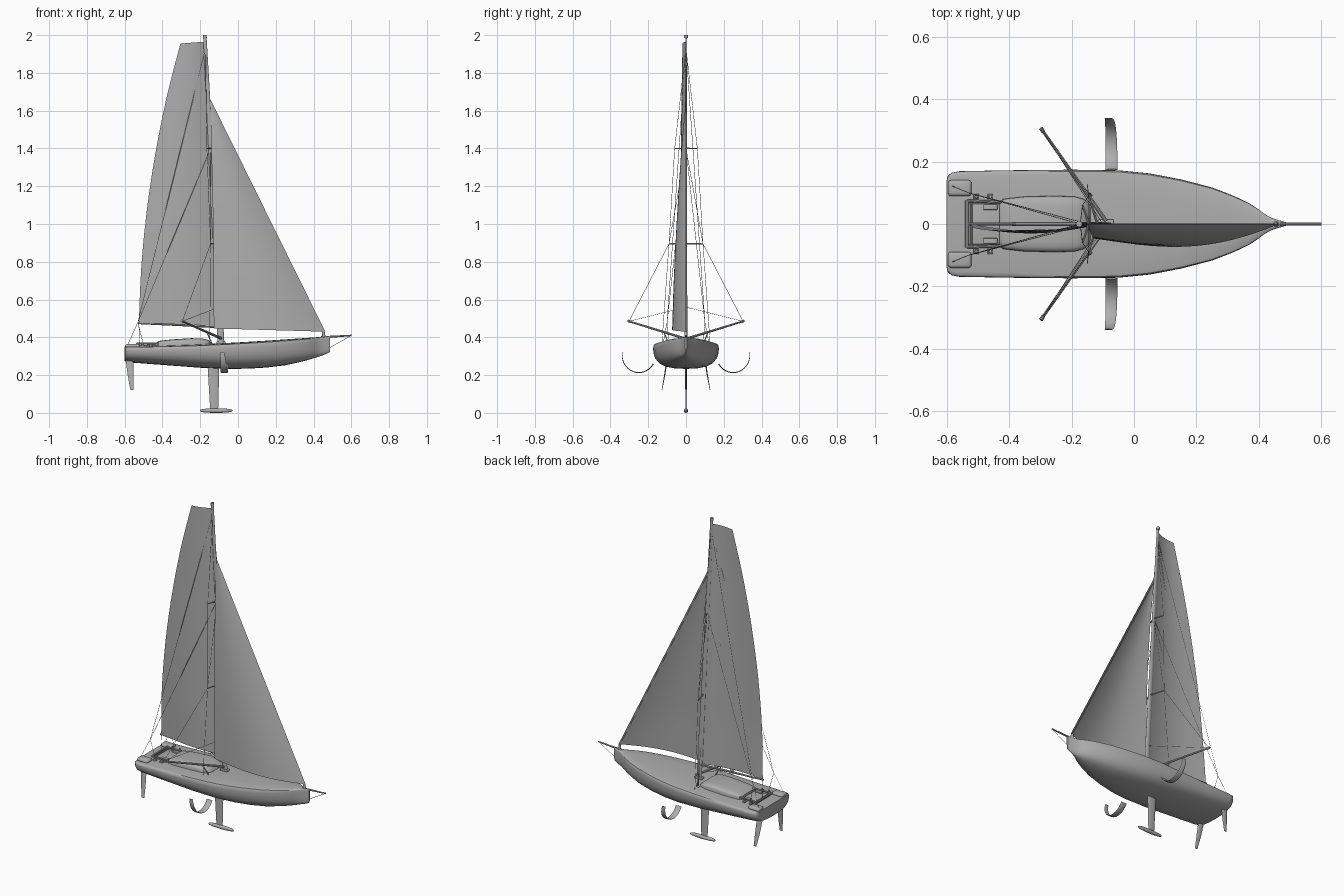
import bpy, bmesh, math
from mathutils import Vector

if "Cube" in bpy.data.objects:
    bpy.data.objects.remove(bpy.data.objects["Cube"], do_unlink=True)

grey = bpy.data.materials.new("plain_grey")
grey.use_nodes = True
grey.diffuse_color = (0.42, 0.42, 0.42, 1)
grey.node_tree.nodes["Principled BSDF"].inputs["Base Color"].default_value = (0.42, 0.42, 0.42, 1)


def finish(name, bm, angle=40):
    mesh = bpy.data.meshes.new(name)
    bmesh.ops.recalc_face_normals(bm, faces=bm.faces)
    bm.to_mesh(mesh)
    bm.free()
    ob = bpy.data.objects.new(name, mesh)
    bpy.context.collection.objects.link(ob)
    mesh.materials.append(grey)
    bpy.ops.object.select_all(action='DESELECT')
    bpy.context.view_layer.objects.active = ob
    ob.select_set(True)
    bpy.ops.object.shade_smooth_by_angle(angle=math.radians(angle))
    return ob


def loft(name, rings, closed=True, caps=True, angle=40):
    bm = bmesh.new()
    rows = [[bm.verts.new(p) for p in ring] for ring in rings]
    n = len(rows[0])
    for a, b in zip(rows, rows[1:]):
        for i in range(n if closed else n - 1):
            j = (i + 1) % n
            bm.faces.new((a[i], a[j], b[j], b[i]))
    if caps:
        bm.faces.new(rows[0])
        bm.faces.new(rows[-1])
    return finish(name, bm, angle)


def tube(name, points, r0, r1=None, sides=8, flat=1.0):
    """Round bar through the points; flat squeezes it sideways in y."""
    r1 = r0 if r1 is None else r1
    pts = [Vector(p) for p in points]
    rings = []
    for i, p in enumerate(pts):
        d = (pts[min(i + 1, len(pts) - 1)] - pts[max(i - 1, 0)]).normalized()
        side = d.cross((0, 1, 0) if abs(d.y) < 0.9 else (0, 0, 1)).normalized()
        up = d.cross(side)
        r = r0 + (r1 - r0) * i / (len(pts) - 1)
        rings.append([p + r * (side * math.cos(k * math.tau / sides) + flat * up * math.sin(k * math.tau / sides))
                      for k in range(sides)])
    return loft(name, rings)


def line(name, *points):
    return tube(name, points, 0.0012, sides=4)


def blade(name, stations):
    """Foil through (centre, chord, thickness), chord along x."""
    cs = [Vector(s[0]) for s in stations]
    rings = []
    for i, (c, chord, thick) in enumerate(stations):
        d = cs[min(i + 1, len(cs) - 1)] - cs[max(i - 1, 0)]
        n = Vector((0, -d.z, d.y)).normalized()
        rings.append([cs[i] + Vector((chord / 2 * math.cos(k * math.tau / 12), 0, 0))
                      + n * thick / 2 * math.sin(k * math.tau / 12) for k in range(12)])
    return loft(name, rings)


def box(name, centre, size, bevel=0.0):
    bm = bmesh.new()
    bmesh.ops.create_cube(bm, size=1)
    for v in bm.verts:
        v.co = Vector(centre) + Vector([a * b for a, b in zip(v.co, size)])
    if bevel:
        bmesh.ops.bevel(bm, geom=bm.edges[:], offset=bevel, segments=3, affect='EDGES', profile=0.5)
    return finish(name, bm)


def deck(x):
    t = (x + 0.6) / 1.09
    return 0.347 + 0.012 * t + 0.043 * t * t


# Hull: x, half beam, keel height
stations = [(-0.6, 0.14, 0.275), (-0.597, 0.153, 0.272), (-0.585, 0.164, 0.269), (-0.56, 0.169, 0.266),
            (-0.4, 0.172, 0.254), (-0.2, 0.174, 0.239), (-0.05, 0.172, 0.233), (0.05, 0.162, 0.234),
            (0.15, 0.143, 0.24), (0.25, 0.117, 0.252), (0.32, 0.09, 0.267), (0.37, 0.066, 0.28),
            (0.4, 0.046, 0.289), (0.42, 0.031, 0.295), (0.44, 0.02, 0.302), (0.465, 0.012, 0.311), (0.488, 0.005, 0.323)]
profile = [(0, 0), (0.35, 0.02), (0.62, 0.09), (0.81, 0.21), (0.93, 0.4), (0.985, 0.62), (1, 0.82),
           (0.995, 0.94), (0.97, 0.99), (0.9, 1.01), (0.5, 1.04), (0, 1.05)]
section = profile + [(-y, z) for y, z in profile[-2:0:-1]]
loft("hull", [[(x, w * y, low + (deck(x) - low) * z) for y, z in section] for x, w, low in stations])

# Coachroof
roof = [(-0.43, 0.066, 0.02), (-0.42, 0.08, 0.028), (-0.35, 0.088, 0.034), (-0.25, 0.09, 0.037),
        (-0.19, 0.088, 0.034), (-0.16, 0.08, 0.025), (-0.145, 0.066, 0.012), (-0.138, 0.05, 0.001)]
rings = []
for x, w, h in roof:
    arc = [math.pi * k / 16 for k in range(17)]
    rings.append([(x, w * math.copysign(abs(math.cos(a)) ** 0.45, math.cos(a)),
                   deck(x) + 0.003 + h * abs(math.sin(a)) ** 0.5) for a in arc])
loft("coachroof", rings)

# Cockpit frame and fittings
z = deck(-0.5) + 0.01
box("cockpit_panel", (-0.475, 0, z - 0.004), (0.11, 0.13, 0.008), 0.002)
tube("cockpit_rear_bar", [(-0.535, -0.076, z + 0.008), (-0.535, 0.076, z + 0.008)], 0.006)
tube("mainsheet_track", [(-0.522, -0.07, z + 0.004), (-0.522, 0.07, z + 0.004)], 0.004)
for s in (1, -1):
    tube("cockpit_side_bar", [(-0.535, 0.074 * s, z + 0.008), (-0.425, 0.07 * s, z + 0.008)], 0.005)
    box("sheet_tray", (-0.46, 0.054 * s, z + 0.003), (0.045, 0.018, 0.01), 0.002)
    for x in (-0.505, -0.46):
        box("winch_base", (x, 0.088 * s, z - 0.002), (0.018, 0.016, 0.01), 0.002)
        tube("winch", [(x, 0.088 * s, z), (x, 0.088 * s, z + 0.013)], 0.006, 0.005, 12)
    box("stern_pod", (-0.558, 0.115 * s, deck(-0.56) + 0.006), (0.076, 0.052, 0.024), 0.011)

# Keel fin, bulb, rudders and curved side foils
blade("keel_fin", [((-0.13, 0, 0.25), 0.062, 0.009), ((-0.128, 0, 0.13), 0.052, 0.008), ((-0.126, 0, 0.012), 0.042, 0.007)])
bulb = [(-0.115 - 0.086 * math.cos(math.pi * k / 12), 0.0005 + 0.0115 * math.sin(math.pi * k / 12) ** 0.7) for k in range(13)]
loft("keel_bulb", [[(x, r * math.cos(a * math.tau / 12), 0.012 + r * math.sin(a * math.tau / 12))
                    for a in range(12)] for x, r in bulb])
for s in (1, -1):
    blade("rudder", [((-0.575, 0.1 * s, 0.285), 0.04, 0.007), ((-0.568, 0.113 * s, 0.2), 0.032, 0.006),
                     ((-0.561, 0.127 * s, 0.122), 0.018, 0.003)])
    path = []
    for k in range(15):
        a = math.radians(210 + 160 * k / 14)
        t = k / 14
        path.append(((-0.072 - 0.012 * t ** 3, s * (0.25 + 0.088 * math.cos(a)), 0.305 + 0.092 * math.sin(a)),
                     0.038 - 0.016 * t ** 3, 0.006 - 0.003 * t))
    blade("side_foil", path)


# Spars
def mast(z, off=0.0):
    return Vector((-0.09 - 0.086 * (z - 0.37) / 1.63 + off, 0, z))


tube("mast", [mast(0.36), mast(0.9), mast(1.5), mast(1.995)], 0.018, 0.009, 12, 0.4)
tube("masthead_cap", [mast(1.985), mast(2.0)], 0.01, 0.01, 10)
box("mast_step", (-0.09, 0, deck(-0.09) + 0.01), (0.05, 0.03, 0.014), 0.004)
tube("boom", [(-0.1, 0, 0.455), (-0.3, 0, 0.465), (-0.53, 0, 0.475)], 0.007, 0.005)
tube("bowsprit", [(0.44, 0, 0.4), (0.6, 0, 0.41)], 0.006, 0.004)
tube("tack_drum", [(0.455, 0, 0.4), (0.452, 0, 0.43)], 0.009, 0.007, 12)
line("bobstay", (0.597, 0, 0.408), (0.485, 0, 0.345))
line("mainsheet", (-0.525, 0, 0.47), (-0.52, 0, 0.36))
line("boom_vang", (-0.25, 0, 0.462), mast(0.4))
line("forestay", mast(1.66), (0.456, 0, 0.42))

# Outriggers, spreaders and standing rigging
for s in (1, -1):
    tip = (-0.295, 0.302 * s, 0.485)
    low = (-0.145, 0.09 * s, 0.895)
    high = (-0.165, 0.06 * s, 1.4)
    block = (-0.53, 0.1 * s, 0.48)
    tube("outrigger", [(-0.09, 0.01 * s, 0.395), tip], 0.007, 0.005)
    tube("outrigger_tip", [(-0.291, 0.296 * s, 0.483), (-0.298, 0.307 * s, 0.487)], 0.007)
    tube("outrigger_strut", [(-0.135, 0.09 * s, deck(-0.13)), (-0.165, 0.117 * s, 0.428)], 0.003)
    tube("lower_spreader", [mast(0.895), low], 0.004, 0.003)
    tube("upper_spreader", [mast(1.4), high], 0.004, 0.003)
    line("cap_shroud", tip, low, high, mast(1.93))
    line("outrigger_stay", tip, mast(0.56))
    line("lower_shroud", (-0.15, 0.128 * s, deck(-0.15)), low)
    line("middle_shroud", low, mast(1.4))
    line("runner_tail", (-0.59, 0.125 * s, deck(-0.59)), block)
    line("runner_sheet", (-0.5, 0.09 * s, z), block)
    line("lower_runner", block, mast(1.4))
    line("upper_runner", block, mast(1.93))


def along(points, t):
    """Smooth curve through evenly spaced points."""
    f = t * (len(points) - 1)
    i = min(int(f), len(points) - 2)
    f -= i
    p = [Vector(points[min(max(i + k, 0), len(points) - 1)]) for k in (-1, 0, 1, 2)]
    return 0.5 * (2 * p[1] + (p[2] - p[0]) * f + (2 * p[0] - 5 * p[1] + 4 * p[2] - p[3]) * f * f
                  + (3 * p[1] - p[0] - 3 * p[2] + p[3]) * f ** 3)


def sail(name, luff, leech, belly):
    rows = []
    for j in range(33):
        v = j / 32
        a, b = along(luff, v), along(leech, v)
        depth = belly * (b - a).length
        rows.append([a.lerp(b, k / 16) + Vector((0, -depth * math.sin(math.pi * (k / 16) ** 0.9), 0))
                     for k in range(17)])
    return loft(name, rows, closed=False, caps=False, angle=60)


# Sails
sail("mainsail", [mast(0.46, -0.012), mast(0.96, -0.012), mast(1.46, -0.011), mast(1.965, -0.008)],
     [(-0.525, 0, 0.477), (-0.512, -0.012, 0.77), (-0.483, -0.018, 1.07), (-0.438, -0.02, 1.37),
      (-0.378, -0.02, 1.67), (-0.305, -0.018, 1.955)], 0.06)
sail("jib", [(0.462, 0, 0.43), (0.158, 0, 1.045), (-0.146, 0, 1.66)],
     [(-0.128, -0.045, 0.447), (-0.13, -0.046, 0.75), (-0.133, -0.04, 1.05), (-0.14, -0.025, 1.36), (-0.148, 0, 1.658)], 0.085)
